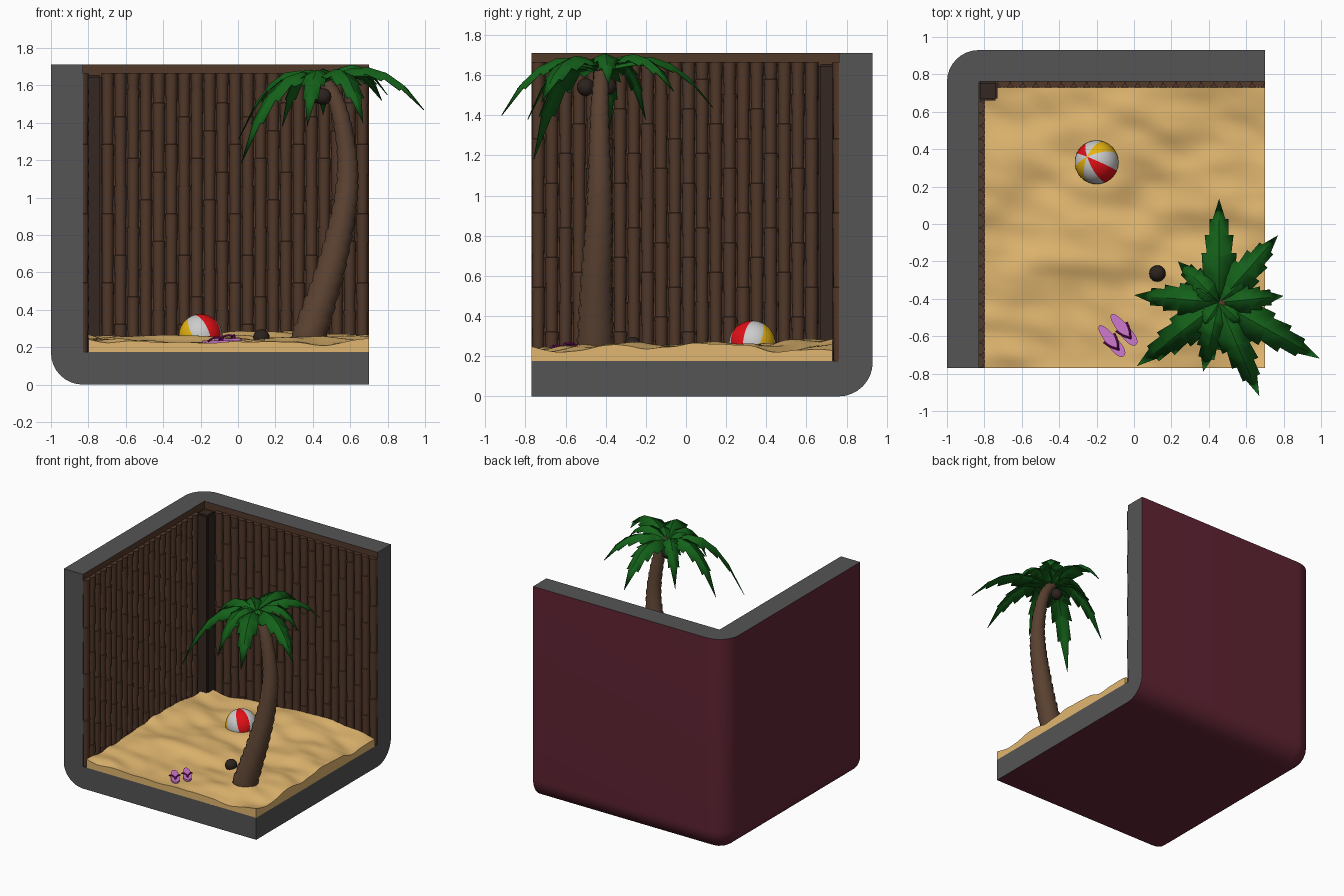
import bpy, bmesh, math, random
from math import pi, sin, cos, exp
from mathutils import Vector as V, Matrix, noise

if "Cube" in bpy.data.objects:
    bpy.data.objects.remove(bpy.data.objects["Cube"])

random.seed(3)


def mat(name, *rgb):
    m = bpy.data.materials.new(name)
    m.diffuse_color = (*rgb, 1)
    m.use_nodes = True
    m.node_tree.nodes["Principled BSDF"].inputs["Base Color"].default_value = m.diffuse_color
    return m


GREY = mat("grey", .09, .09, .09)
WINE = mat("wine", .12, .018, .034)
BROWN = mat("bamboo", .085, .04, .023)
DARK = mat("dark_wood", .035, .02, .015)
SAND = mat("sand", .75, .47, .16)
GREEN = mat("leaf", .007, .12, .01)
BARK = mat("bark", .1, .052, .03)
NUT = mat("coconut", .025, .016, .012)
RED, WHITE, YELLOW = mat("red", .75, .005, .008), mat("white", .8, .8, .8), mat("yellow", .8, .45, .005)
PINK, PURPLE = mat("pink", .62, .19, .62), mat("purple", .25, .005, .18)


def finish(bm, name, *mats, angle=40, recalc=True):
    if recalc:
        bmesh.ops.recalc_face_normals(bm, faces=bm.faces)
    me = bpy.data.meshes.new(name)
    bm.to_mesh(me)
    bm.free()
    ob = bpy.data.objects.new(name, me)
    bpy.context.collection.objects.link(ob)
    for m in mats:
        me.materials.append(m)
    bpy.ops.object.select_all(action='DESELECT')
    ob.select_set(True)
    bpy.context.view_layer.objects.active = ob
    if angle:
        bpy.ops.object.shade_smooth_by_angle(angle=math.radians(angle))
    return ob


def loft(bm, rings, closed=True, caps=True):
    vs = [[bm.verts.new(p) for p in r] for r in rings]
    n = len(vs[0])
    for a, b in zip(vs, vs[1:]):
        for i in range(n if closed else n - 1):
            j = (i + 1) % n
            bm.faces.new((a[i], a[j], b[j], b[i]))
    if caps:
        bm.faces.new(vs[0][::-1])
        bm.faces.new(vs[-1])


def tube(bm, path, radii, sides, ref=V((0, 1, 0))):
    rings = []
    for i, p in enumerate(path):
        t = (path[min(i + 1, len(path) - 1)] - path[max(i - 1, 0)]).normalized()
        u = t.cross(ref).normalized()
        w = t.cross(u)
        rings.append([p + radii[i] * (u * cos(2 * pi * k / sides) + w * sin(2 * pi * k / sides))
                      for k in range(sides)])
    loft(bm, rings)


def spline(pts, f):
    # Catmull-Rom through the points, f in 0..1
    s = f * (len(pts) - 1)
    i = min(int(s), len(pts) - 2)
    t = s - i
    a, b, c, d = (V(pts[max(0, min(len(pts) - 1, i + k))]) for k in (-1, 0, 1, 2))
    return .5 * (2 * b + (c - a) * t + (2 * a - 5 * b + 4 * c - d) * t * t + (3 * b - a - 3 * c + d) * t ** 3)


def box(lo, hi):
    lo, hi = V(lo), V(hi)
    bm = bmesh.new()
    bmesh.ops.create_cube(bm, size=1, matrix=Matrix.Translation((lo + hi) / 2) @ Matrix.Diagonal((*(hi - lo), 1)))
    return bm


# open corner shell with rounded outer edges
bm = box((-1, -.77, 0), (.7, .93, 1.71))
corner = min(bm.verts, key=lambda v: (v.co - V((-1, .93, 0))).length)
bmesh.ops.bevel(bm, geom=list(corner.link_edges), offset=.17, segments=8, profile=.5, affect='EDGES')
shell = finish(bm, "corner_shell", WINE, GREY, BROWN, angle=0)
cutter = finish(box((-.83, -2, .175), (2, .762, 3)), "shell_cutter", angle=0)
mod = shell.modifiers.new("cut", 'BOOLEAN')
mod.object, mod.operation, mod.solver = cutter, 'DIFFERENCE', 'EXACT'
bpy.context.view_layer.objects.active = shell
bpy.ops.object.modifier_apply(modifier="cut")
bpy.data.objects.remove(cutter)
for p in shell.data.polygons:
    n, c = p.normal, p.center
    rim = c.x > .69 or c.y < -.76 or c.z > 1.7
    inner = n.x > .9 or n.y < -.9 or n.z > .9
    p.material_index = 1 if inner and rim else 2 if inner else 0
bpy.ops.object.select_all(action='DESELECT')
shell.select_set(True)
bpy.ops.object.shade_smooth_by_angle(angle=math.radians(30))


# bamboo walls: half-round slats made of tapered, staggered sections
def bamboo(name, origin, along, out):
    bm, count, seg = bmesh.new(), 21, .37
    pitch = 1.43 / count
    for i in range(count):
        c = V(origin) + V(along) * pitch * (i + .5)
        joints = [z for k in range(-1, 6) if .2 < (z := .175 + ((i * .4) % 1 + k) * seg) < 1.64]
        ends = [.172] + joints + [1.665]
        rings = []
        for z0, z1 in zip(ends, ends[1:]):
            for z, r in ((z0, .028), (z1 - .03, .032), (z1 - .002, .034)):
                rings.append([c + V(along) * r * cos(pi * k / 8) + V(out) * r * sin(pi * k / 8) + V((0, 0, z))
                              for k in range(9)])
        loft(bm, rings)
    finish(bm, name, BROWN)


bamboo("back_bamboo", (-.73, .762, 0), (1, 0, 0), (0, -1, 0))
bamboo("left_bamboo", (-.83, -.77, 0), (0, 1, 0), (1, 0, 0))

# corner post
bm = box((-.83, .66, .172), (-.73, .762, 1.655))
bmesh.ops.bevel(bm, geom=list(bm.edges), offset=.01, segments=2, affect='EDGES')
finish(bm, "corner_post", DARK)


# sand dunes
def height(x, y):
    h = .24 + .045 * noise.noise(V((x * 2.2 + 4, y * 3.2, .3))) + .022 * noise.noise(V((x * 5 + y * 2, y * 7, 2)))
    h += .03 * exp(-((x - .4) ** 2 + (y + .44) ** 2) / .05) + .025 * exp(-((x - .1) ** 2 + (y - .7) ** 2) / .3)
    h -= .02 * exp(-((x + .05) ** 2 + (y + .55) ** 2) / .06)
    return h


bm = bmesh.new()
bmesh.ops.create_grid(bm, x_segments=80, y_segments=80, size=.5)
for v in bm.verts:
    x, y = -.05 + v.co.x * 1.5, -.02 + v.co.y * 1.5
    v.co = (x, y, height(x, y))
rim = [e for e in bm.edges if e.is_boundary]
for g in bmesh.ops.extrude_edge_only(bm, edges=rim)["geom"]:
    if isinstance(g, bmesh.types.BMVert):
        g.co.z = .172
finish(bm, "sand", SAND)

# palm trunk with ringed bark
keys = [(.35, -.45, .17), (.42, -.45, .38), (.49, -.445, .6), (.545, -.435, .82), (.58, -.43, 1.02),
        (.585, -.43, 1.2), (.557, -.43, 1.4), (.515, -.425, 1.54), (.455, -.42, 1.63)]
path, radii, rings = [], [], 24
for i in range(rings):
    for f, s in ((.02, .96), (.8, 1.07)):
        t = (i + f) / rings
        path.append(spline(keys, t))
        radii.append((.036 + .058 * (1 - t) ** 1.25) * s)
bm = bmesh.new()
tube(bm, path, radii, 16)
finish(bm, "palm_trunk", BARK)

# palm leaves: folded blades with notched edges, arching to their tips
BLADE = [(0, .3), (.1, .65), (.25, .95), (.42, 1.02), (.43, .72), (.6, .84), (.61, .55), (.77, .56), (.78, .36), (1, .0)]
TIPS = [(.455, .135, 1.44), (.77, -.06, 1.52), (.8, -.385, 1.55), (.995, -.72, 1.47), (.67, -.92, 1.4),
        (.37, -.79, 1.38), (.015, -.76, 1.18), (0, -.38, 1.31), (.235, -.2, 1.38),
        (.6, -.29, 1.68), (.33, -.34, 1.66), (.37, -.55, 1.65), (.58, -.53, 1.66)]
base = V((.455, -.42, 1.62))
bm = bmesh.new()
for tip in map(V, TIPS):
    flat = V((tip.x - base.x, tip.y - base.y, 0))
    side = V((-flat.y, flat.x, 0)).normalized()
    width = .05 + .075 * min(flat.length, .6)
    mid = base + flat * .55 + V((0, 0, .21 if flat.length > .3 else .1))
    curve = lambda t: base * (1 - t) ** 2 + mid * 2 * t * (1 - t) + tip * t * t
    rows = []
    for t, w in BLADE:
        e, drop = curve(min(1, t + .03 * w)), V((0, 0, -.45 * w * width))
        rows.append([e - side * w * width + drop, curve(t), e + side * w * width + drop])
    loft(bm, rows, closed=False, caps=False)
bmesh.ops.remove_doubles(bm, verts=bm.verts, dist=1e-5)
for f in bm.faces:
    f.normal_update()
    if f.normal.z < 0:
        f.normal_flip()
leaves = finish(bm, "palm_leaves", GREEN, angle=25, recalc=False)
leaves.modifiers.new("thickness", 'SOLIDIFY').thickness = .004


# coconuts
def sphere(r, matrix, u=20, v=12):
    bm = bmesh.new()
    bmesh.ops.create_uvsphere(bm, u_segments=u, v_segments=v, radius=r, matrix=matrix)
    return bm


for i, p in enumerate([(.125, -.265, .252), (.455, -.5, 1.54), (.435, -.39, 1.545)]):
    finish(sphere(.044, Matrix.Translation(p)), f"coconut_{i + 1}", NUT, angle=60)

# beach ball with eight coloured gores
bm = sphere(.117, Matrix(), 32, 18)
for f in bm.faces:
    c = f.calc_center_median()
    gore = int(((math.atan2(c.y, c.x) + pi / 8) % (2 * pi)) / (pi / 4)) % 8
    f.material_index = 0 if gore % 2 == 0 else 1 if gore % 4 == 3 else 2
tilt = V((0, 0, 1)).rotation_difference(V((-.43, .25, .866))).to_matrix().to_4x4()
bmesh.ops.transform(bm, verts=bm.verts, matrix=Matrix.Translation((-.2, .33, .26)) @ tilt)
finish(bm, "beach_ball", WHITE, RED, YELLOW, angle=60)

# flip-flops: sole plus two strap halves
for i, (x, y) in enumerate([(-.055, -.565), (-.12, -.625)]):
    z = max(height(x + dx, y + dy) for dx in (-.05, 0, .05) for dy in (-.05, 0, .05))
    place = Matrix.Translation((x, y, z - .002)) @ Matrix.Rotation(math.radians(-51), 4, 'Z')
    outline = [(.105 * cos(a), (.034 + .006 * cos(a) + .004 * cos(2 * a)) * sin(a))
               for a in (2 * pi * k / 28 for k in range(28))]
    bm = bmesh.new()
    loft(bm, [[place @ V((px, py, h)) for px, py in outline] for h in (0, .014)])
    finish(bm, f"flip_flop_sole_{i + 1}", PINK)
    bm = bmesh.new()
    for s in (1, -1):
        pts = [(.06, 0, .012), (.05, s * .005, .027), (.02, s * .024, .029), (-.02, s * .036, .01)]
        tube(bm, [spline(pts, k / 9) for k in range(10)], [.0055] * 10, 8, V((0, .3, 1)))
    bm.transform(place)
    finish(bm, f"flip_flop_strap_{i + 1}", PURPLE)
